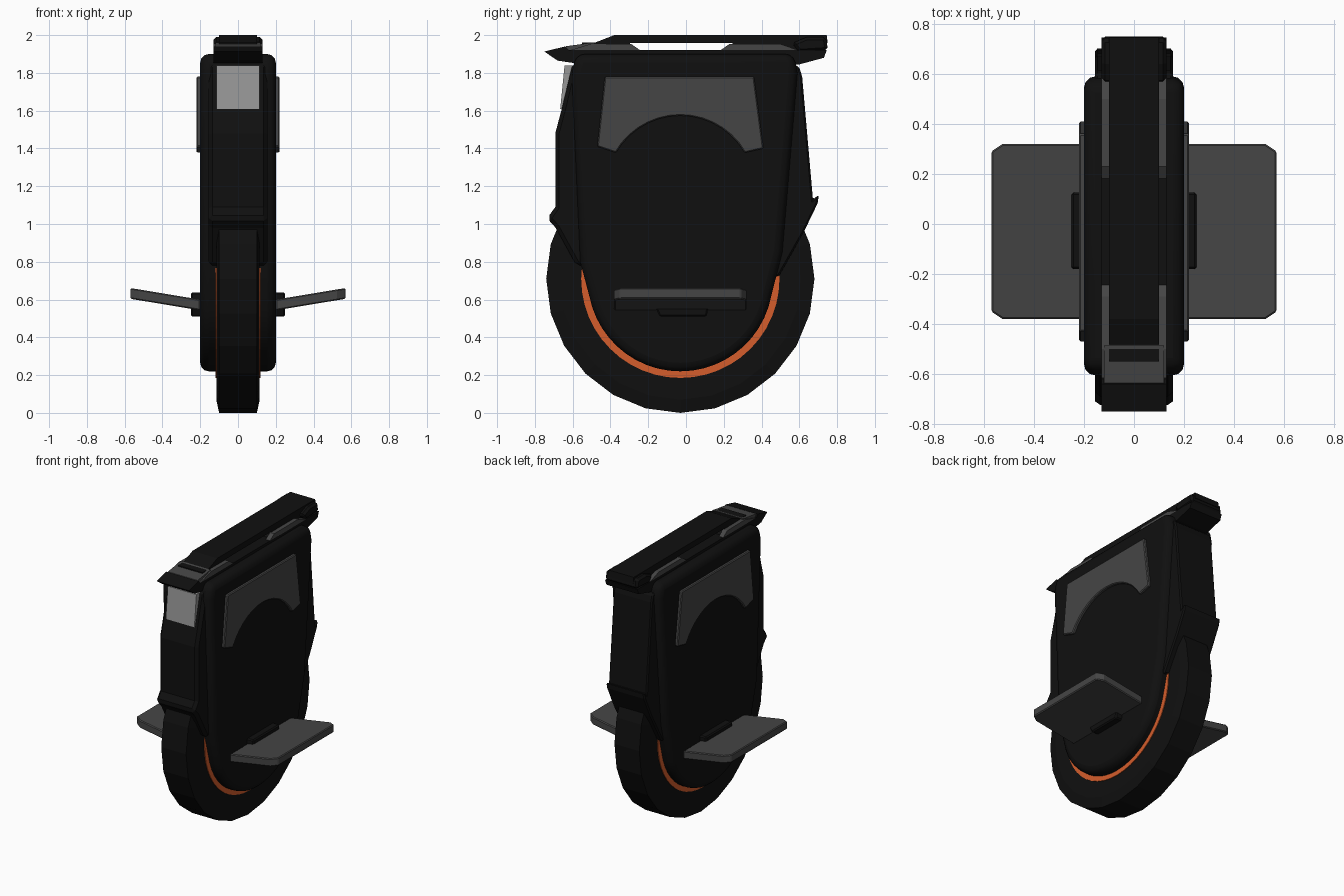
import bpy, bmesh
from math import sin, cos, radians, pi

cube = bpy.data.objects.get("Cube")
if cube:
    bpy.data.objects.remove(cube, do_unlink=True)


def material(name, rgb):
    m = bpy.data.materials.new(name)
    m.use_nodes = True
    m.diffuse_color = (*rgb, 1)
    m.node_tree.nodes["Principled BSDF"].inputs["Base Color"].default_value = (*rgb, 1)
    return m


BLACK = material("black", (0.005, 0.005, 0.005))
GRAY = material("dark gray", (0.06, 0.06, 0.06))
LIGHT = material("light gray", (0.31, 0.31, 0.31))
ORANGE = material("orange", (0.66, 0.11, 0.025))

HUB_Y, HUB_Z, RADIUS = -0.03, 0.71, 0.71


def finish(name, bm, mat, bevel=0, segments=1, mirror=False):
    bmesh.ops.recalc_face_normals(bm, faces=bm.faces)
    mesh = bpy.data.meshes.new(name)
    bm.to_mesh(mesh)
    bm.free()
    mesh.materials.append(mat)
    ob = bpy.data.objects.new(name, mesh)
    bpy.context.collection.objects.link(ob)
    if bevel:
        mod = ob.modifiers.new("Bevel", "BEVEL")
        mod.width, mod.segments = bevel, segments
        mod.limit_method, mod.angle_limit = "ANGLE", radians(40)
    if mirror:
        mod = ob.modifiers.new("Mirror", "MIRROR")
        mod.use_mirror_merge = False
    return ob


def loft(name, loops, mat, **kw):
    """Solid joining two matching outlines."""
    bm = bmesh.new()
    a, b = [[bm.verts.new(p) for p in loop] for loop in loops]
    bm.faces.new(a)
    bm.faces.new(b)
    for i in range(len(a)):
        j = (i + 1) % len(a)
        bm.faces.new((a[i], a[j], b[j], b[i]))
    return finish(name, bm, mat, **kw)


def side_prism(name, profile, x0, x1, mat, **kw):
    """Side profile of (y, z) points extruded across x."""
    return loft(name, [[(x, y, z) for y, z in profile] for x in (x0, x1)], mat, **kw)


def arc(cy, cz, r, start, end, n):
    """Angles in degrees, measured from straight down towards +y."""
    steps = [radians(start + (end - start) * i / n) for i in range(n + 1)]
    return [(cy + r * sin(t), cz - r * cos(t)) for t in steps]


def ring(name, section, mat, sides):
    """Closed (x, radius) section revolved about the axle."""
    bm = bmesh.new()
    rows = []
    for i in range(sides):
        t = 2 * pi * i / sides
        rows.append([bm.verts.new((x, HUB_Y + r * sin(t), HUB_Z - r * cos(t)))
                     for x, r in section])
    n = len(section)
    for i in range(sides):
        a, b = rows[i], rows[(i + 1) % sides]
        for k in range(n):
            m = (k + 1) % n
            bm.faces.new((a[k], a[m], b[m], b[k]))
    return finish(name, bm, mat)


# Wheel
ring("tyre", [(-0.115, 0.5), (-0.115, 0.64), (-0.1, RADIUS),
              (0.1, RADIUS), (0.115, 0.64), (0.115, 0.5)], BLACK, 24)
ring("rim", [(-0.12, 0.4), (-0.12, 0.525), (0.12, 0.525), (0.12, 0.4)], ORANGE, 48)

# Main body with a round lower end
body = side_prism("body", arc(HUB_Y, HUB_Z, 0.49, -72, 72, 20)
                  + [(0.51, 0.85), (0.59, 1.8), (0.57, 1.9), (-0.58, 1.9),
                     (-0.605, 1.8), (-0.56, 0.8)],
                  -0.2, 0.2, BLACK, bevel=0.045, segments=3)

# Front and rear shells with the mudguard lips
side_prism("front_shell", [(-0.5, 1.88), (-0.6, 1.85), (-0.655, 1.62), (-0.692, 1.48),
                           (-0.692, 1.09), (-0.735, 1.03), (-0.69, 0.98), (-0.58, 0.78),
                           (-0.45, 0.78)], -0.155, 0.155, BLACK, bevel=0.02)
side_prism("rear_shell", [(0.5, 1.88), (0.6, 1.83), (0.615, 1.78), (0.672, 1.13),
                          (0.703, 1.155), (0.697, 1.11), (0.62, 0.95), (0.49, 0.72),
                          (0.4, 0.75)], -0.155, 0.155, BLACK, bevel=0.02)
side_prism("headlight", [(-0.58, 1.84), (-0.643, 1.84), (-0.666, 1.61), (-0.64, 1.61),
                         (-0.6, 1.7)], -0.115, 0.115, LIGHT)

# Knee pads, arched along the lower edge
side_prism("knee_pads", [(-0.47, 1.41), (-0.43, 1.78), (0.36, 1.78), (0.41, 1.4)]
           + arc(-0.03, 1.18, 0.394, 120, 240, 14),
           0.19, 0.22, GRAY, bevel=0.006, mirror=True)

# Top plate, carry handle and its gray trim
side_prism("top_plate", [(-0.75, 1.913), (-0.68, 1.865), (-0.58, 1.85), (0.6, 1.845),
                         (0.73, 1.88), (0.745, 1.92), (-0.62, 1.92), (-0.64, 1.94)],
           -0.13, 0.13, BLACK)
handle_low = [(-0.49, 1.957), (0.75, 1.957)]
handle_top = [(0.745, 2.0), (-0.38, 2.0)]
side_prism("carry_handle", handle_low + handle_top, -0.1, 0.1, BLACK)
side_prism("handle_tail", [(0.6, 1.91), (0.56, 1.957), (0.64, 1.99), (0.74, 1.99),
                           (0.752, 1.92)], -0.13, 0.13, BLACK, bevel=0.015)
side_prism("front_handle_support", [(-0.55, 1.9), (-0.55, 1.96), (-0.3, 1.96),
                                    (-0.25, 1.9)], -0.1, 0.1, BLACK)
side_prism("rear_handle_support", [(0.2, 1.9), (0.25, 1.96), (0.6, 1.96), (0.6, 1.9)],
           -0.1, 0.1, BLACK)
side_prism("front_trim", [(-0.645, 1.915), (-0.635, 1.941), (-0.485, 1.962), (-0.485, 1.915)],
           -0.12, 0.12, GRAY)
side_prism("front_trim_rails", [(-0.62, 1.918), (-0.5, 1.955), (-0.29, 1.953), (-0.24, 1.918)],
           0.095, 0.13, GRAY, mirror=True)
side_prism("rear_trim_rails", [(0.18, 1.918), (0.23, 1.953), (0.5, 1.953), (0.6, 1.918)],
           0.095, 0.13, GRAY, mirror=True)

# Pedals rising outward, with cut outer corners
outline = [(0.2, -0.38), (0.525, -0.38), (0.57, -0.35), (0.57, 0.29), (0.525, 0.32), (0.2, 0.32)]
loft("pedals", [[(x, y, z + 0.165 * (x - 0.2)) for x, y in outline] for z in (0.543, 0.6)],
     GRAY, bevel=0.006, mirror=True)
side_prism("pedal_brackets", [(-0.14, 0.51), (0.11, 0.51), (0.125, 0.6), (0.125, 0.638),
                              (-0.18, 0.638), (-0.18, 0.6)],
           0.18, 0.25, BLACK, bevel=0.008, mirror=True)

# Smooth shading on the rounded body only
bpy.ops.object.select_all(action="DESELECT")
body.select_set(True)
bpy.context.view_layer.objects.active = body
bpy.ops.object.shade_smooth_by_angle(angle=radians(35))
